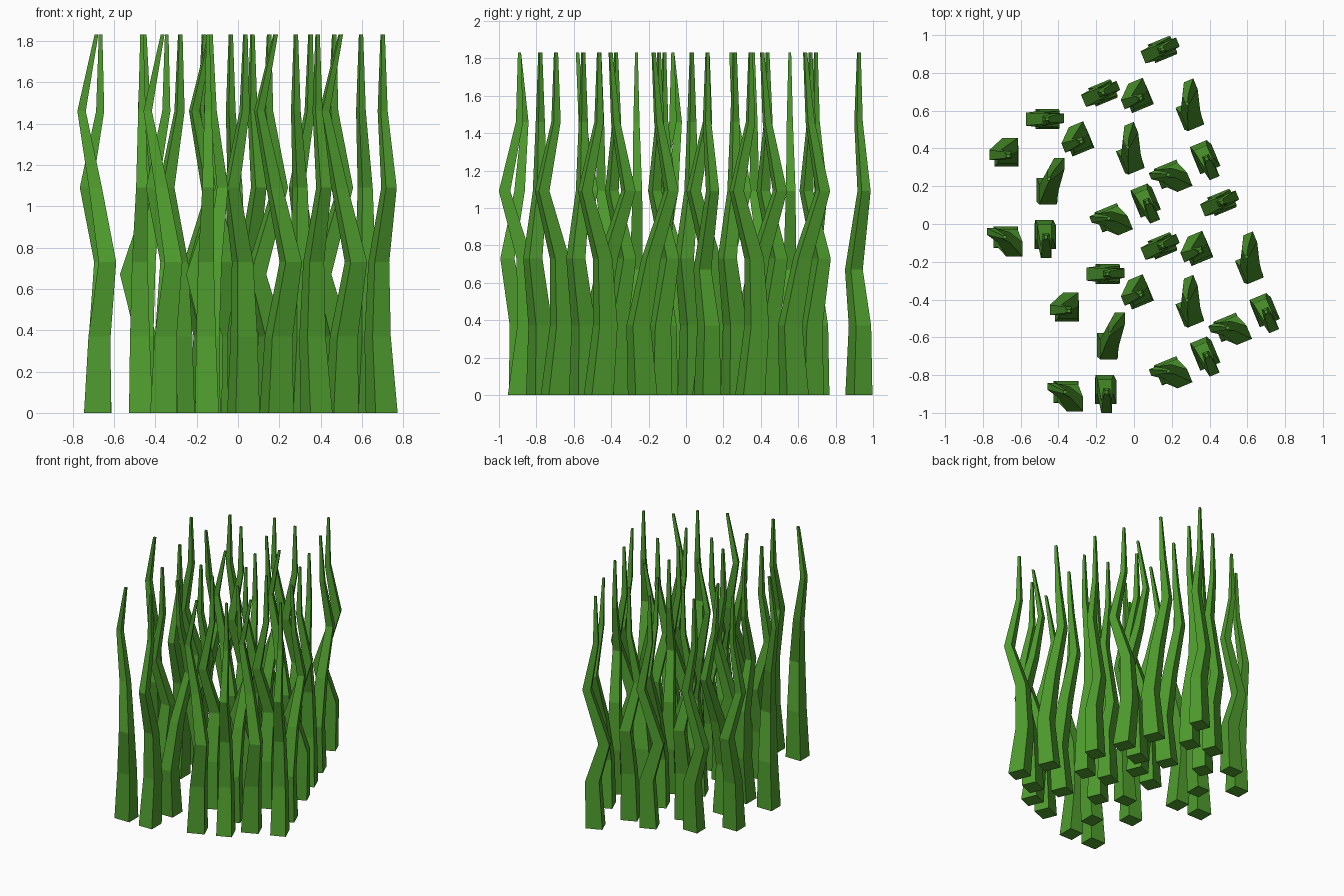
import bpy, bmesh
from math import radians
from mathutils import Matrix, Vector

if "Cube" in bpy.data.objects:
    bpy.data.objects.remove(bpy.data.objects["Cube"])

green = bpy.data.materials.new("grass_green")
green.diffuse_color = (0.078, 0.335, 0.027, 1)
green.use_nodes = True
green.node_tree.nodes["Principled BSDF"].inputs["Base Color"].default_value = green.diffuse_color

HEIGHTS = (0, 0.37, 0.73, 1.09, 1.46, 1.83)
PIVOT = Vector((-0.465, -0.07, 0))

# Five blades of one tuft: base size, then the centre line at each height
BLADES = {
    "side_swaying_blade": ((0.125, 0.105), [(-.46, .555), (-.445, .555), (-.53, .555), (-.40, .56), (-.465, .555), (-.46, .555)]),
    "left_leaning_blade": ((0.125, 0.11), [(-.675, .36), (-.67, .365), (-.655, .42), (-.735, .365), (-.667, .365), (-.665, .36)]),
    "back_leaning_blade": ((0.11, 0.125), [(-.46, .18), (-.455, .155), (-.435, .22), (-.395, .32), (-.44, .265), (-.45, .24)]),
    "forward_swaying_blade": ((0.115, 0.125), [(-.47, -.07), (-.475, -.03), (-.475, -.045), (-.465, -.15), (-.465, -.07), (-.465, -.07)]),
    "diagonal_blade": ((0.13, 0.115), [(-.68, -.07), (-.67, -.075), (-.632, -.135), (-.69, -.07), (-.757, -.04), (-.685, -.07)]),
}


def blade_mesh(name, size, path):
    """Tapered four-sided tube along a bent centre line."""
    bm = bmesh.new()
    rings = []
    for (cx, cy), z in zip(path, HEIGHTS):
        taper = 1 - 0.86 * z / HEIGHTS[-1]
        if name == "side_swaying_blade" and z == 0.73:
            z = 0.67
        w, d = size[0] * taper / 2, size[1] * taper / 2
        rings.append([bm.verts.new(Vector((cx + sx * w, cy + sy * d, z)) - PIVOT)
                      for sx, sy in ((-1, -1), (1, -1), (1, 1), (-1, 1))])
    for lo, hi in zip(rings, rings[1:]):
        for i in range(4):
            j = (i + 1) % 4
            bm.faces.new((lo[i], lo[j], hi[j], hi[i]))
    bm.faces.new(rings[0][::-1])
    bm.faces.new(rings[-1])
    mesh = bpy.data.meshes.new(name)
    bm.to_mesh(mesh)
    bm.free()
    mesh.materials.append(green)
    return mesh


meshes = {n: blade_mesh(n, *data) for n, data in BLADES.items()}

# Six tufts: position and turn
TUFTS = [(-.465, -.07, 0), (-.145, -.89, 0),
         (.385, .345, 22.5), (.07, .115, 22.5), (.385, -.695, 22.5), (.70, -.465, 22.5)]
for x, y, turn in TUFTS:
    for name, mesh in meshes.items():
        ob = bpy.data.objects.new(name, mesh)
        ob.matrix_world = Matrix.Translation((x, y, 0)) @ Matrix.Rotation(radians(turn), 4, 'Z')
        bpy.context.collection.objects.link(ob)
